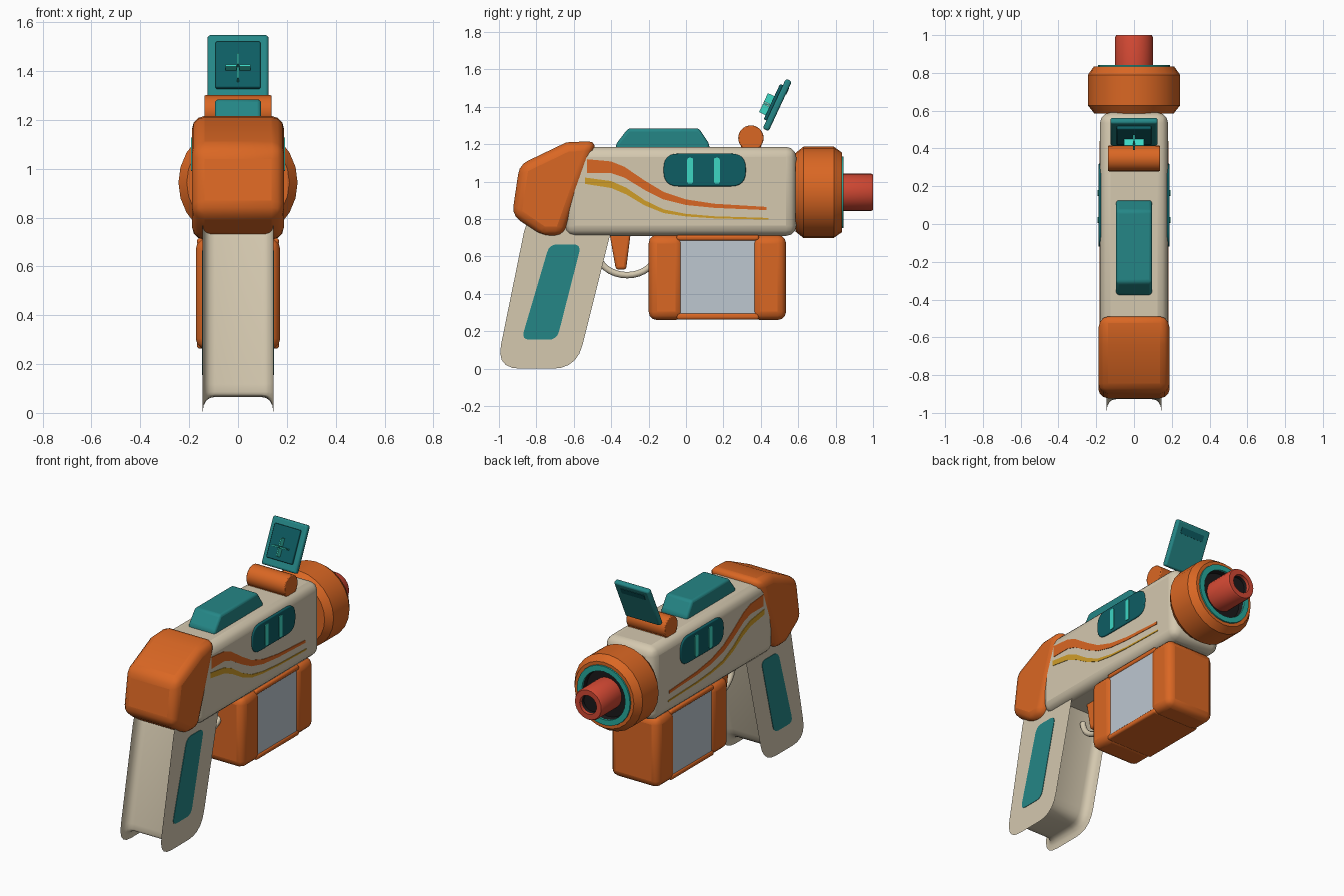
import bpy, bmesh, math
from mathutils import Vector, Matrix

if "Cube" in bpy.data.objects:
    bpy.data.objects.remove(bpy.data.objects["Cube"], do_unlink=True)


def material(name, r, g, b):
    m = bpy.data.materials.new(name)
    m.use_nodes = True
    m.diffuse_color = (r, g, b, 1)
    m.node_tree.nodes["Principled BSDF"].inputs["Base Color"].default_value = (r, g, b, 1)
    return m


CREAM = material("cream", 0.66, 0.58, 0.43)
ORANGE = material("orange", 0.70, 0.135, 0.017)
TEAL = material("teal", 0.018, 0.24, 0.24)
DARK_TEAL = material("dark teal", 0.004, 0.11, 0.125)
BRIGHT = material("bright aqua", 0.045, 0.68, 0.55)
RING = material("ring teal", 0.021, 0.40, 0.33)
GREY = material("pale grey", 0.51, 0.57, 0.63)
GOLD = material("gold", 0.63, 0.34, 0.022)
RED = material("red", 0.64, 0.065, 0.033)
BLACK = material("black", 0.011, 0.010, 0.011)


def finish(name, bm, mat, bevel=0.0, segments=3):
    bmesh.ops.recalc_face_normals(bm, faces=bm.faces)
    mesh = bpy.data.meshes.new(name)
    bm.to_mesh(mesh)
    bm.free()
    mesh.materials.append(mat)
    ob = bpy.data.objects.new(name, mesh)
    bpy.context.collection.objects.link(ob)
    if bevel:
        mod = ob.modifiers.new("rounding", "BEVEL")
        mod.width, mod.segments = bevel, segments
        mod.limit_method = "ANGLE"
        mod.angle_limit = math.radians(25)
    bpy.ops.object.select_all(action="DESELECT")
    ob.select_set(True)
    bpy.context.view_layer.objects.active = ob
    bpy.ops.object.shade_smooth_by_angle(angle=math.radians(32))
    return ob


def loft(name, sections, mat, bevel=0.0):
    """Join equal (y, z) outlines placed at successive x values."""
    bm = bmesh.new()
    rings = [[bm.verts.new((x, y, z)) for y, z in pts] for x, pts in sections]
    n = len(rings[0])
    for a, b in zip(rings, rings[1:]):
        for i in range(n):
            j = (i + 1) % n
            bm.faces.new((a[i], a[j], b[j], b[i]))
    bm.faces.new(rings[0])
    bm.faces.new(rings[-1])
    return finish(name, bm, mat, bevel)


def prism(name, pts, x0, x1, mat, bevel=0.0):
    return loft(name, [(x0, pts), (x1, pts)], mat, bevel)


def box(name, x, y, z, mat, bevel=0.0, matrix=Matrix()):
    bm = bmesh.new()
    bmesh.ops.create_cube(bm, size=1)
    for v in bm.verts:
        v.co = Vector(r[0] + (c + 0.5) * (r[1] - r[0]) for c, r in zip(v.co, (x, y, z)))
    bm.transform(matrix)
    return finish(name, bm, mat, bevel)


def lathe(name, profile, mat, sides=24, axis_z=0.943):
    """Spin (y, radius) points about the barrel axis."""
    bm = bmesh.new()
    vs = [bm.verts.new((r, y, 0)) for y, r in profile]
    edges = [bm.edges.new(p) for p in zip(vs, vs[1:])]
    bmesh.ops.spin(bm, geom=vs + edges, axis=(0, 1, 0), cent=(0, 0, 0),
                   angle=math.tau, steps=sides)
    bmesh.ops.remove_doubles(bm, verts=bm.verts, dist=0.0005)
    bm.transform(Matrix.Translation((0, 0, axis_z)))
    return finish(name, bm, mat)


def rounded(pts, radius, steps=4):
    """Replace each corner of a polygon with a short curve."""
    out = []
    pts = [Vector(p) for p in pts]
    for i, p in enumerate(pts):
        a = p + (pts[i - 1] - p).normalized() * radius
        b = p + (pts[(i + 1) % len(pts)] - p).normalized() * radius
        for k in range(steps + 1):
            t = k / steps
            out.append(a * (1 - t) ** 2 + p * 2 * t * (1 - t) + b * t * t)
    return out


def inset(pts, d):
    """Offset a counter-clockwise convex outline inward."""
    out = []
    for i, p in enumerate(pts):
        e1 = (p - pts[i - 1]).normalized()
        e2 = (pts[(i + 1) % len(pts)] - p).normalized()
        n1, n2 = Vector((-e1.y, e1.x)), Vector((-e2.y, e2.x))
        out.append(p + (n1 + n2) * d / (1 + n1.dot(n2)))
    return out


# Main body and rear cap
box("body", (-0.18, 0.18), (-0.65, 0.59), (0.71, 1.186), CREAM, 0.055)
cap = [(-0.93, 0.82), (-0.89, 1.09), (-0.64, 1.21), (-0.475, 1.218),
       (-0.655, 0.71), (-0.77, 0.71)]
prism("rear_cap", cap, -0.188, 0.188, ORANGE, 0.05)

# Grip: full outline at both sides, hollowed in between
grip = rounded([(-1.015, 0), (-0.585, 0), (-0.37, 0.86), (-0.84, 0.86)], 0.13, 5)
half = [(0.145, 0), (0.141, 0.03), (0.13, 0.05), (0.115, 0.061), (0.095, 0.065)]
steps = half + [(-x, d) for x, d in reversed(half)]
loft("grip", [(x, inset(grip, d)) for x, d in steps], CREAM)
panel = rounded([(-0.73, 0.665), (-0.56, 0.665), (-0.69, 0.155), (-0.88, 0.155)], 0.045)

# Side details, repeated on both sides
window = rounded([(-0.12, 0.975), (0.32, 0.975), (0.32, 1.15), (-0.12, 1.15)], 0.08, 6)
wide_stripe = [(-0.53, 1.12, 1.045), (-0.4, 1.108, 1.045), (-0.33, 1.08, 1.022),
               (-0.22, 1.005, 0.955), (-0.12, 0.945, 0.905), (0, 0.905, 0.875),
               (0.15, 0.882, 0.86), (0.43, 0.865, 0.848)]
thin_stripe = [(-0.54, 1.022, 0.988), (-0.4, 1.003, 0.966), (-0.32, 0.968, 0.932),
               (-0.22, 0.9, 0.872), (-0.12, 0.852, 0.832), (0, 0.828, 0.814),
               (0.15, 0.815, 0.804), (0.44, 0.806, 0.797)]


def stripe_outline(rows):
    return [(y, t) for y, t, b in rows] + [(y, b) for y, t, b in reversed(rows)]


for side, s in (("left", 1), ("right", -1)):
    prism(side + "_grip_panel", panel, s * 0.14, s * 0.148, TEAL)
    prism(side + "_window", window, s * 0.165, s * 0.189, DARK_TEAL, 0.006)
    for tag, y in (("rear", 0.022), ("front", 0.165)):
        bar = rounded([(y - 0.016, 0.99), (y + 0.016, 0.99),
                       (y + 0.016, 1.128), (y - 0.016, 1.128)], 0.012, 3)
        prism(f"{side}_{tag}_window_bar", bar, s * 0.187, s * 0.193, BRIGHT)
    prism(side + "_wide_stripe", stripe_outline(wide_stripe), s * 0.176, s * 0.183, ORANGE)
    prism(side + "_thin_stripe", stripe_outline(thin_stripe), s * 0.176, s * 0.183, GOLD)

# Top block
top = [(-0.375, 1.17), (-0.375, 1.2), (-0.31, 1.284), (0.07, 1.284), (0.125, 1.2), (0.125, 1.17)]
prism("top_block", top, -0.095, 0.095, TEAL, 0.018)

# Magazine
box("magazine_rear", (-0.173, 0.173), (-0.2, -0.012), (0.26, 0.715), ORANGE, 0.045)
box("magazine_front", (-0.173, 0.173), (0.35, 0.535), (0.26, 0.715), ORANGE, 0.045)
box("magazine_window", (-0.161, 0.161), (-0.05, 0.39), (0.29, 0.69), GREY)
box("magazine_lower_band", (-0.168, 0.168), (-0.05, 0.39), (0.263, 0.296), ORANGE, 0.012)
box("magazine_upper_band", (-0.168, 0.168), (-0.05, 0.39), (0.685, 0.716), ORANGE, 0.012)

# Trigger and its guard
prism("trigger", [(-0.41, 0.73), (-0.295, 0.73), (-0.32, 0.53), (-0.375, 0.53)],
      -0.035, 0.035, ORANGE, 0.015)
curve = bpy.data.curves.new("trigger_guard", "CURVE")
curve.dimensions = "3D"
curve.bevel_depth, curve.bevel_resolution = 0.018, 3
path = curve.splines.new("POLY")
path.points.add(16)
for i, p in enumerate(path.points):
    a = math.pi * (1 + i / 16)
    p.co = (0, -0.315 + 0.16 * math.cos(a), 0.63 + 0.13 * math.sin(a), 1)
curve.materials.append(CREAM)
bpy.context.collection.objects.link(bpy.data.objects.new("trigger_guard", curve))

# Muzzle housing, ring, recess and barrel
lathe("muzzle_housing", [(0.585, 0), (0.585, 0.21), (0.628, 0.244), (0.79, 0.244),
                         (0.835, 0.212), (0.835, 0.16)], ORANGE)
lathe("muzzle_ring", [(0.83, 0.192), (0.843, 0.19), (0.843, 0.155), (0.79, 0.155)], RING)
lathe("muzzle_recess", [(0.838, 0.156), (0.8, 0.15), (0.8, 0)], BLACK)
lathe("barrel", [(0.79, 0.1), (0.99, 0.1), (1.0, 0.094), (1.0, 0.06), (0.96, 0.058)], RED)
lathe("barrel_bore", [(0.996, 0.0605), (0.96, 0.057), (0.96, 0)], BLACK)

# Sight hinge
bm = bmesh.new()
bmesh.ops.create_cone(bm, cap_ends=True, segments=24, radius1=0.068, radius2=0.068, depth=0.276)
bm.transform(Matrix.Translation((0, 0.347, 1.233)) @ Matrix.Rotation(math.pi / 2, 4, "Y"))
finish("sight_hinge", bm, ORANGE, 0.005, 2)
box("hinge_foot", (-0.135, 0.135), (0.295, 0.4), (1.165, 1.21), ORANGE)

# Tilted sight screen with a raised cross
tilt = Matrix.Translation((0, 0.488, 1.41)) @ Matrix.Rotation(math.radians(-25), 4, "X")
box("sight_panel", (-0.125, 0.125), (-0.0175, 0.0175), (-0.147, 0.147), TEAL, 0.012, tilt)
box("sight_screen", (-0.092, 0.092), (-0.034, -0.01), (-0.1, 0.108), DARK_TEAL, 0.006, tilt)
box("sight_back_slot", (-0.085, 0.085), (0.012, 0.02), (0.07, 0.11), DARK_TEAL, 0, tilt)
for s, word in ((1, "upper"), (-1, "lower")):
    span = sorted((-0.02 + s * 0.006, -0.02 + s * 0.056))
    box(word + "_cross_bar", (-0.004, 0.004), (-0.072, -0.03), span, BRIGHT, 0, tilt)
for s, word in ((1, "left"), (-1, "right")):
    span = sorted((s * 0.006, s * 0.052))
    box(word + "_cross_bar", span, (-0.072, -0.03), (-0.024, -0.016), BRIGHT, 0, tilt)
